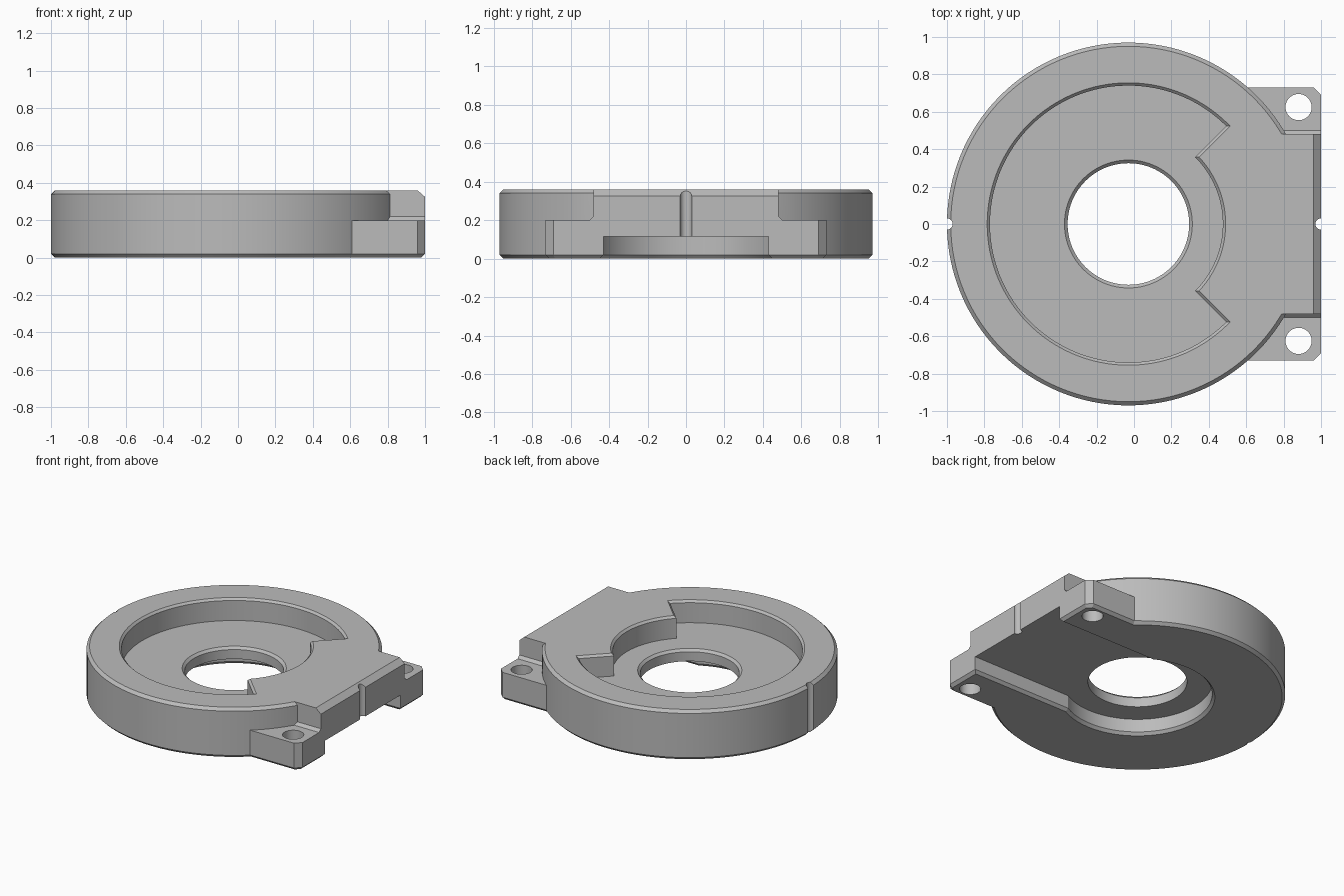
import bpy, bmesh
from math import sin, cos, pi, asin, radians
from mathutils import Vector

if "Cube" in bpy.data.objects:
    bpy.data.objects.remove(bpy.data.objects["Cube"], do_unlink=True)

grey = bpy.data.materials.new("plain grey")
grey.use_nodes = True
grey.diffuse_color = (0.5, 0.5, 0.5, 1)
grey.node_tree.nodes["Principled BSDF"].inputs["Base Color"].default_value = grey.diffuse_color

HEIGHT, FLOOR, BEVEL = 0.36, 0.2, 0.02
CX = -0.03  # centre of the round housing


def arc(r, a0=0.0, a1=2 * pi, n=128, cx=CX, cy=0.0):
    """Counter-clockwise arc; a full turn leaves out the repeated end point."""
    steps = n if a1 - a0 > 2 * pi - 1e-4 else n + 1
    return [Vector((cx + r * cos(a0 + (a1 - a0) * i / n),
                    cy + r * sin(a0 + (a1 - a0) * i / n))) for i in range(steps)]


def offset(pts, d):
    """Grow a counter-clockwise outline by d with mitred corners."""
    out = []
    for i, p in enumerate(pts):
        e0 = (p - pts[i - 1]).normalized()
        e1 = (pts[(i + 1) % len(pts)] - p).normalized()
        n0, n1 = Vector((e0.y, -e0.x)), Vector((e1.y, -e1.x))
        out.append(p + (n0 + n1) * d / (1 + n0.dot(n1)))
    return out


def loft(name, *rings, axis="z"):
    """Solid through (outline, level) rings stacked along z or x."""
    bm = bmesh.new()
    loops = []
    for pts, h in rings:
        loops.append([bm.verts.new((p.x, p.y, h) if axis == "z" else (h, p.x, p.y)) for p in pts])
    for a, b in zip(loops, loops[1:]):
        for i in range(len(a)):
            j = (i + 1) % len(a)
            bm.faces.new((a[i], a[j], b[j], b[i]))
    bm.faces.new(loops[0][::-1])
    bm.faces.new(loops[-1])
    bmesh.ops.recalc_face_normals(bm, faces=bm.faces)
    mesh = bpy.data.meshes.new(name)
    bm.to_mesh(mesh)
    bm.free()
    mesh.materials.append(grey)
    ob = bpy.data.objects.new(name, mesh)
    bpy.context.collection.objects.link(ob)
    return ob


def combine(target, tool, operation):
    mod = target.modifiers.new(operation.title(), "BOOLEAN")
    mod.operation, mod.solver, mod.object = operation, "EXACT", tool
    bpy.ops.object.select_all(action="DESELECT")
    bpy.context.view_layer.objects.active = target
    target.select_set(True)
    bpy.ops.object.modifier_apply(modifier=mod.name)
    bpy.data.objects.remove(tool, do_unlink=True)


def outline(*pts):
    return [Vector(p) for p in pts]


# Round housing with bevelled rims
rim = arc(0.97)
housing = loft("housing", (offset(rim, -BEVEL), 0), (rim, BEVEL),
               (rim, HEIGHT - BEVEL), (offset(rim, -BEVEL), HEIGHT))

# Low mounting plate forming both tabs
plate = outline((0, -0.73), (0.96, -0.73), (1, -0.69), (1, 0.69), (0.96, 0.73), (0, 0.73))
combine(housing, loft("mounting_plate", (offset(plate, -BEVEL), 0), (plate, BEVEL),
                      (plate, FLOOR)), "UNION")

# Full-height side block with flared foot
block = outline((-0.5, 0.1), (0.5, 0.1), (0.5, 0.2), (0.48, 0.22),
                (0.48, HEIGHT), (-0.48, HEIGHT), (-0.48, 0.22), (-0.5, 0.2))
combine(housing, loft("side_block", (block, 0), (block, 1), axis="x"), "UNION")

# Sloped top edge of the side block
slope_low = outline((1, -0.6), (1.1, -0.6), (1.1, 0.6), (1, 0.6))
slope_high = outline((0.92, -0.6), (1.1, -0.6), (1.1, 0.6), (0.92, 0.6))
combine(housing, loft("slope_cutter", (slope_low, 0.325), (slope_high, 0.395)), "DIFFERENCE")

# Upper recess, narrower in the quarter facing the block
q = radians(45)
recess = arc(0.74, q, 2 * pi - q) + arc(0.505, -q, q, 40)
combine(housing, loft("recess_cutter", (recess, FLOOR), (recess, HEIGHT - 0.015),
                      (offset(recess, 0.015), HEIGHT), (offset(recess, 0.015), 0.5)), "DIFFERENCE")

# Underside slot: round pocket running out to the block edge
a = asin(0.43 / 0.49)
slot = arc(0.49, a, 2 * pi - a, 96) + outline((1.2, -0.43), (1.2, 0.43))
wide = offset(slot, 0.018)
combine(housing, loft("slot_cutter", (wide, -0.1), (wide, 0), (slot, BEVEL), (slot, 0.115)), "DIFFERENCE")

# Central bore with bevelled mouth
bore, mouth = arc(0.325, n=96), arc(0.342, n=96)
combine(housing, loft("bore_cutter", (bore, 0), (bore, FLOOR - 0.017),
                      (mouth, FLOOR), (mouth, 0.3)), "DIFFERENCE")

# Screw holes in the tabs and alignment grooves on both sides
for name, r, x, y in (("screw_hole", 0.07, 0.88, 0.625), ("screw_hole", 0.07, 0.88, -0.625),
                      ("groove", 0.03, 1, 0), ("groove", 0.03, -1, 0)):
    ring = arc(r, n=32, cx=x, cy=y)
    combine(housing, loft(name + "_cutter", (ring, -0.2), (ring, 0.6)), "DIFFERENCE")

bpy.ops.object.shade_smooth_by_angle(angle=radians(20))
